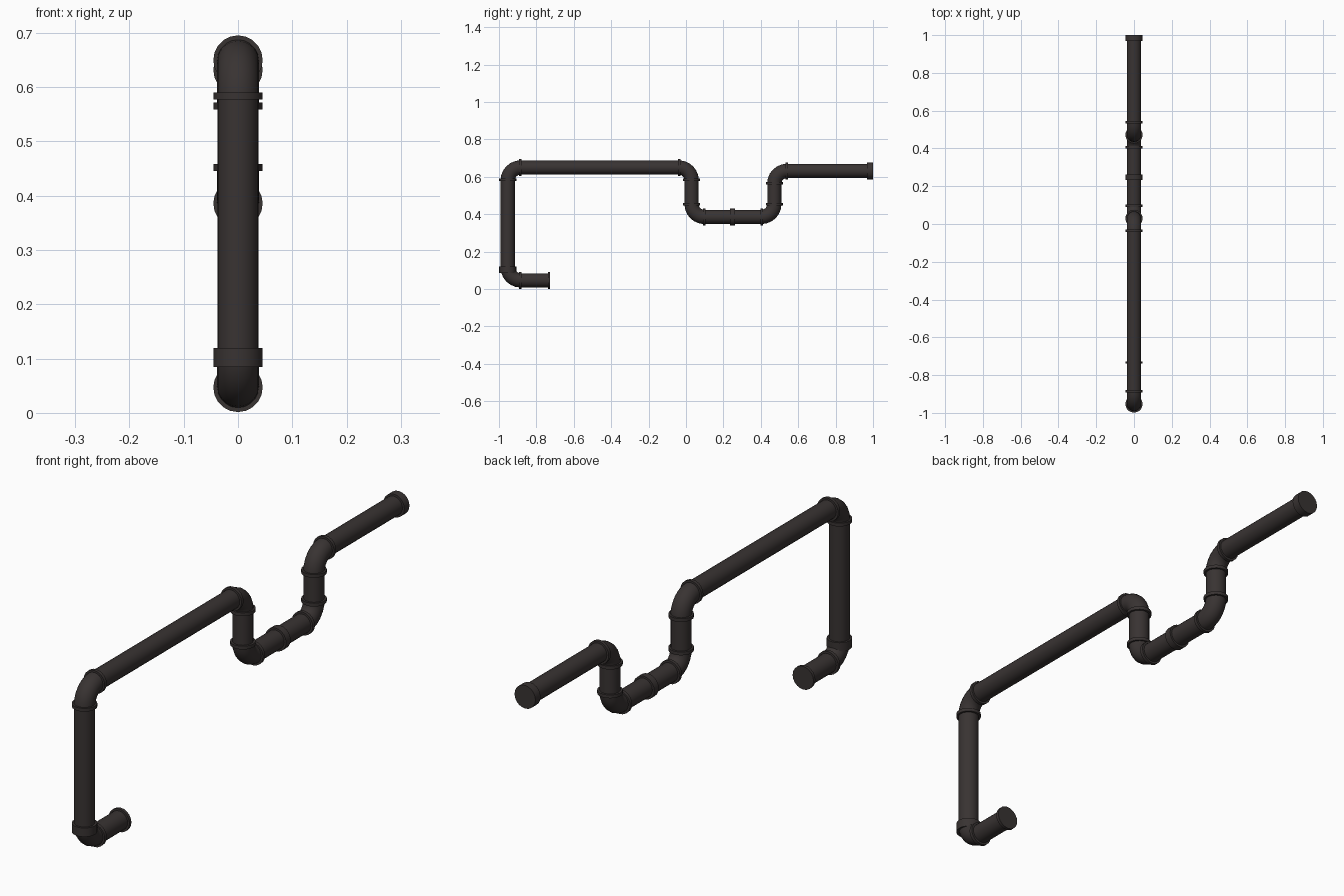
import bpy, bmesh, math
from mathutils import Vector

if "Cube" in bpy.data.objects:
    bpy.data.objects.remove(bpy.data.objects["Cube"])

SIDES, R, RF = 20, 0.0375, 0.0455
iron = bpy.data.materials.new("dark iron")
iron.diffuse_color = (0.040, 0.033, 0.032, 1)
iron.use_nodes = True
iron.node_tree.nodes["Principled BSDF"].inputs["Base Color"].default_value = iron.diffuse_color


def sweep(name, pts, radii):
    """Capped round tube along (y, z) points in the x = 0 plane."""
    pts = [Vector((0, y, z)) for y, z in pts]
    bm = bmesh.new()
    rings = []
    for i, p in enumerate(pts):
        t = (pts[min(i + 1, len(pts) - 1)] - pts[max(i - 1, 0)]).normalized()
        side = Vector((1, 0, 0))
        up = t.cross(side)
        ring = []
        for k in range(SIDES):
            a = math.tau * k / SIDES
            ring.append(bm.verts.new(p + radii * (side * math.cos(a) + up * math.sin(a))))
        rings.append(ring)
    for a, b in zip(rings, rings[1:]):
        for k in range(SIDES):
            n = (k + 1) % SIDES
            bm.faces.new((a[k], a[n], b[n], b[k]))
    bm.faces.new(rings[0])
    bm.faces.new(rings[-1])
    bmesh.ops.recalc_face_normals(bm, faces=bm.faces)
    me = bpy.data.meshes.new(name)
    bm.to_mesh(me)
    bm.free()
    me.materials.append(iron)
    ob = bpy.data.objects.new(name, me)
    bpy.context.collection.objects.link(ob)
    bpy.context.view_layer.objects.active = ob
    bpy.ops.object.select_all(action='DESELECT')
    ob.select_set(True)
    bpy.ops.object.shade_smooth_by_angle(angle=math.radians(40))


# centre line of the pipe run: ends and corners as (y, z)
path = [(-0.73, 0.047), (-0.953, 0.047), (-0.953, 0.65), (0.03, 0.65),
        (0.03, 0.386), (0.472, 0.386), (0.472, 0.632), (0.998, 0.632)]
path = [Vector(p) for p in path]
BEND = 0.068

# straight pipes between the elbows
for i, (a, b) in enumerate(zip(path, path[1:])):
    d = (b - a).normalized()
    s = a + d * BEND if i else a
    e = b - d * BEND if i < len(path) - 2 else b
    sweep(f"straight_pipe_{i + 1}", [s, e], R)

# elbows with a collar on each end
for i in range(1, len(path) - 1):
    c = path[i]
    d_in = (c - path[i - 1]).normalized()
    d_out = (path[i + 1] - c).normalized()
    centre = c - d_in * BEND + d_out * BEND
    steps = 6
    arc = [c - d_in * (BEND + 0.004)]
    for k in range(steps + 1):
        a = math.pi / 2 * k / steps
        arc.append(centre - d_out * BEND * math.cos(a) + d_in * BEND * math.sin(a))
    arc.append(c + d_out * (BEND + 0.004))
    sweep(f"elbow_{i}", arc, R + 0.0008)
    for tag, d in (("inlet", -d_in), ("outlet", d_out)):
        s = c + d * (BEND - 0.008)
        sweep(f"elbow_{i}_{tag}_collar", [s, s + d * 0.013], RF)

# second collar stacked on the riser, middle coupling and end flanges
sweep("riser_collar", [(-0.953, 0.085), (-0.953, 0.1)], RF)
sweep("riser_upper_collar", [(-0.953, 0.1), (-0.953, 0.115)], RF)
sweep("middle_coupling", [(0.234, 0.386), (0.262, 0.386)], RF)
sweep("start_flange", [(-0.739, 0.047), (-0.727, 0.047)], RF)
sweep("end_cap", [(0.968, 0.632), (1.0, 0.632)], RF)
